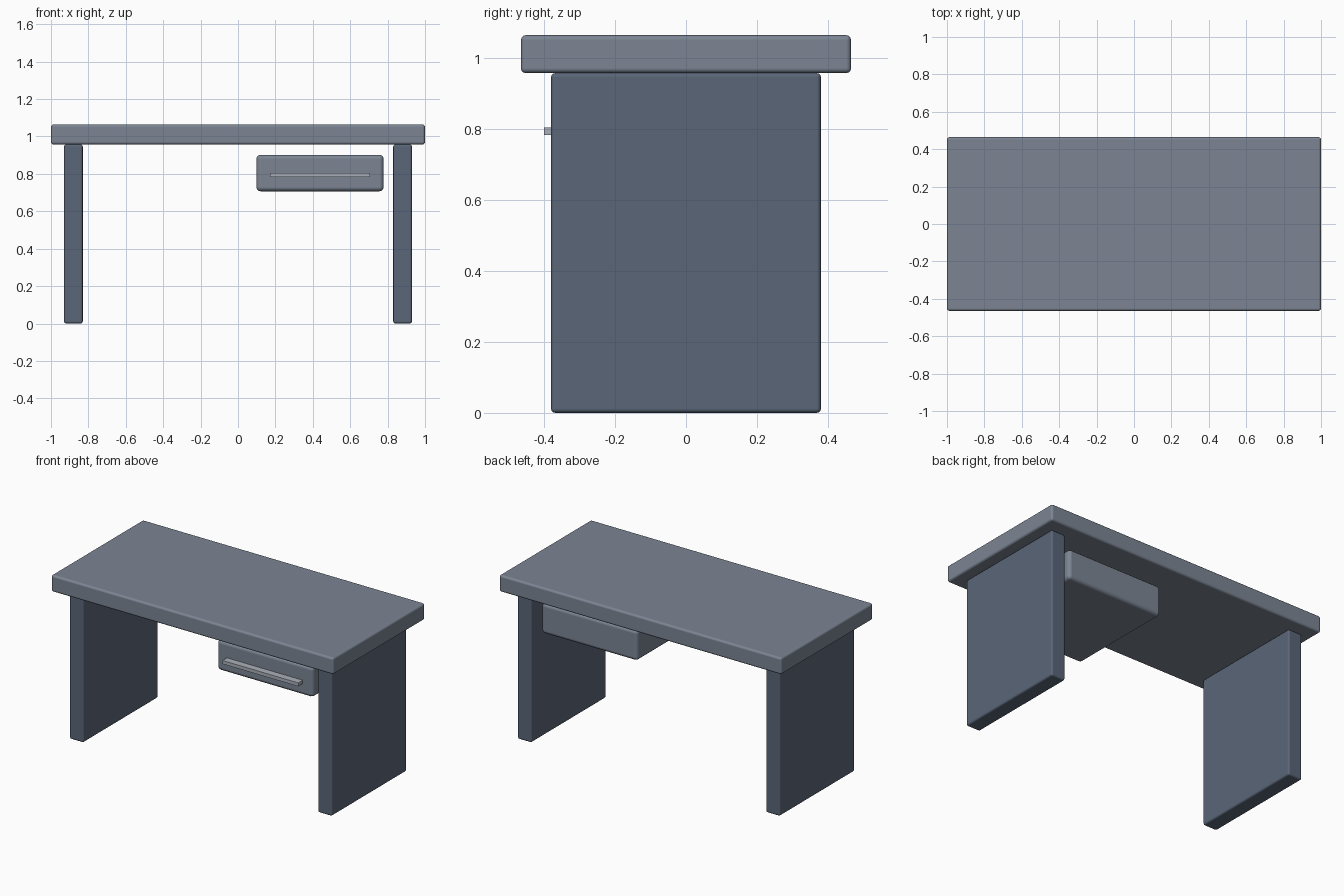
import bpy
import math

if "Cube" in bpy.data.objects:
    bpy.data.objects.remove(bpy.data.objects["Cube"])


def material(name, rgb):
    m = bpy.data.materials.new(name)
    m.diffuse_color = (*rgb, 1)
    m.use_nodes = True
    m.node_tree.nodes["Principled BSDF"].inputs["Base Color"].default_value = m.diffuse_color
    return m


def box(name, x, y, z, bevel, mat):
    """Rounded box from (min, max) ranges on each axis."""
    ranges = (x, y, z)
    bpy.ops.mesh.primitive_cube_add(size=1, location=[(a + b) / 2 for a, b in ranges])
    ob = bpy.context.object
    ob.name = name
    ob.scale = [b - a for a, b in ranges]
    bpy.ops.object.transform_apply(location=False, rotation=False, scale=True)
    ob.data.materials.append(mat)
    if bevel:
        bpy.ops.object.shade_smooth()
        mod = ob.modifiers.new("Rounded edges", 'BEVEL')
        mod.width = bevel
        mod.segments = 3
        mod.harden_normals = True  # keeps the large faces evenly flat
    return ob


top_grey = material("top_grey", (0.20, 0.235, 0.295))
leg_slate = material("leg_slate", (0.102, 0.132, 0.188))
handle_grey = material("handle_grey", (0.40, 0.43, 0.48))

# Desk top
box("desk_top", (-1, 1), (-0.465, 0.465), (0.957, 1.064), 0.014, top_grey)

# Slab legs
for side, x in (("left", (-0.93, -0.83)), ("right", (0.83, 0.93))):
    box(side + "_leg", x, (-0.38, 0.38), (0, 0.957), 0.012, leg_slate)

# Drawer hung below the top, with a bar handle on its front
box("drawer", (0.098, 0.779), (-0.355, 0.355), (0.707, 0.902), 0.023, top_grey)
box("drawer_handle", (0.17, 0.707), (-0.40, -0.35), (0.782, 0.804), 0, handle_grey)
